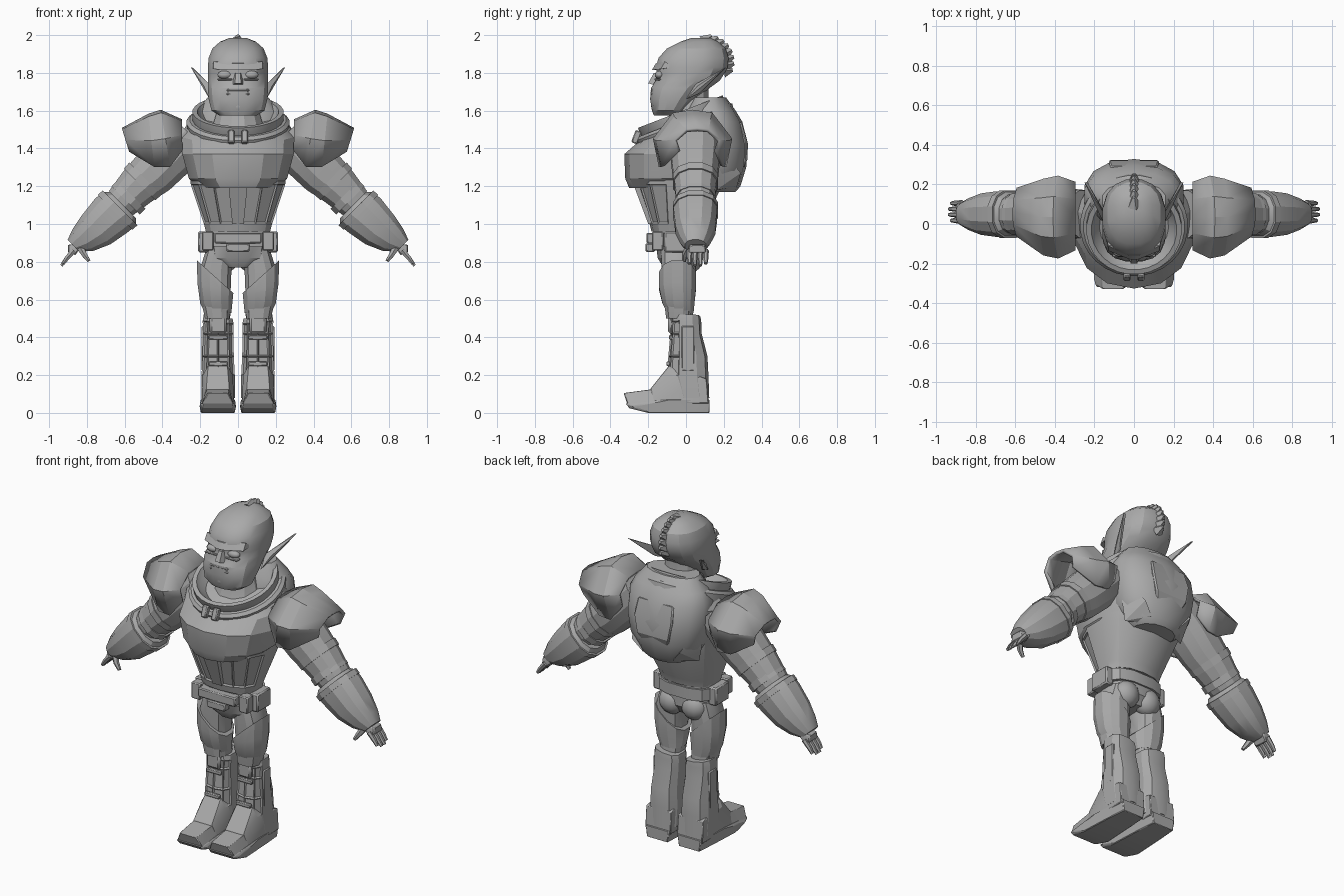
import bpy, bmesh
from math import sin, cos, pi, radians, copysign
from mathutils import Vector, Matrix

old = bpy.data.objects.get("Cube")
if old:
    bpy.data.objects.remove(old, do_unlink=True)

grey = bpy.data.materials.new("armour grey")
grey.use_nodes = True
grey.diffuse_color = (.4, .4, .4, 1)
grey.node_tree.nodes["Principled BSDF"].inputs["Base Color"].default_value = grey.diffuse_color

X, Y, Z = Vector((1, 0, 0)), Vector((0, 1, 0)), Vector((0, 0, 1))


def finish(name, bm, mirror=False, angle=25, bevel=0, shell=0):
    """Turn a bmesh into a shaded object, mirrored across the body when asked."""
    bmesh.ops.recalc_face_normals(bm, faces=bm.faces[:])
    mesh = bpy.data.meshes.new(name)
    bm.to_mesh(mesh)
    bm.free()
    mesh.materials.append(grey)
    obj = bpy.data.objects.new(name, mesh)
    bpy.context.collection.objects.link(obj)
    bpy.ops.object.select_all(action='DESELECT')
    obj.select_set(True)
    bpy.context.view_layer.objects.active = obj
    bpy.ops.object.shade_smooth_by_angle(angle=radians(angle))
    if shell:
        solid = obj.modifiers.new("shell", 'SOLIDIFY')
        solid.thickness, solid.offset = shell, 0
    if bevel:
        obj.modifiers.new("bevel", 'BEVEL').width = bevel
    if mirror:
        obj.modifiers.new("mirror", 'MIRROR')


def bridge(bm, rings, closed=True):
    """Join successive rings of vertices with quads."""
    for low, high in zip(rings, rings[1:]):
        count = len(low)
        for i in range(count if closed else count - 1):
            j = (i + 1) % count
            bm.faces.new((low[i], low[j], high[j], high[i]))


def loft(name, sections, u=X, v=Y, n=12, power=.8, caps=True, inset=None, **style):
    """Skin cross-sections: (centre x, y, z, half u, half v, optional slope along u, along v)."""
    bm = bmesh.new()
    w = u.cross(v)
    rings = []
    for section in sections:
        cx, cy, cz, a, b, su, sv = (tuple(section) + (0, 0))[:7]
        ring = []
        for i in range(n):
            t = 2 * pi * (i + .5) / n
            c, s = (copysign(abs(k / cos(pi / n)) ** power, k) for k in (cos(t), sin(t)))
            ring.append(bm.verts.new(Vector((cx, cy, cz)) + u * a * c + v * b * s
                                     + w * (su * a * c + sv * b * s)))
        rings.append(ring)
    bridge(bm, rings)
    if caps:
        bm.faces.new(rings[0])
        bm.faces.new(rings[-1])
    if inset:
        bmesh.ops.recalc_face_normals(bm, faces=bm.faces[:])
        chosen = [f for f in bm.faces if len(f.verts) == 4 and inset(f.calc_center_median(), f.normal)]
        bmesh.ops.inset_individual(bm, faces=chosen, thickness=.01, depth=-.008)
    finish(name, bm, **style)


def rod(name, points, radii, n=6, **style):
    """Tapered limb through a list of points."""
    points = [Vector(p) for p in points]
    axis = (points[-1] - points[0]).normalized()
    u = axis.cross(Y).normalized()
    loft(name, [(*p, r, r) for p, r in zip(points, radii)], u, axis.cross(u), n, 1, **style)


def hull(name, points, **style):
    bm = bmesh.new()
    for p in points:
        bm.verts.new(p)
    bmesh.ops.convex_hull(bm, input=bm.verts[:])
    finish(name, bm, **style)


def paired_hull(name, points, centre=0, **style):
    """Convex part symmetrical about a plane of constant x."""
    hull(name, [(centre + s * x, y, z) for s in (-1, 1) for x, y, z in points], **style)


def box(name, centre, size, tilt=0, turn='X', **style):
    bm = bmesh.new()
    matrix = Matrix.Translation(centre) @ Matrix.Rotation(radians(tilt), 4, turn) @ Matrix.Diagonal((*size, 1))
    bmesh.ops.create_cube(bm, size=1, matrix=matrix)
    finish(name, bm, **style)


def ball(name, centre, size, **style):
    bm = bmesh.new()
    matrix = Matrix.Translation(centre) @ Matrix.Diagonal((*size, 1))
    bmesh.ops.create_uvsphere(bm, u_segments=14, v_segments=8, radius=1, matrix=matrix)
    finish(name, bm, angle=40, **style)


# Torso: faceted barrel chest over a tapering, panelled abdomen
loft("chest", [(0, -.06, 1.19, .2, .235), (0, -.05, 1.24, .26, .265), (0, -.04, 1.37, .295, .28),
               (0, 0, 1.47, .3, .25, 0, .15), (0, 0, 1.54, .25, .22, 0, .36)], n=14, power=.95)
loft("abdomen", [(0, -.05, .96, .17, .13), (0, -.05, 1.0, .18, .14),
                 (0, -.035, 1.21, .25, .225), (0, -.03, 1.3, .26, .23)], n=14,
     inset=lambda c, f: c.z < 1.2 and c.z > 1 and f.y < -.2)
paired_hull("abdomen_centre_plate", [(.03, -.2, 1.0), (.05, -.275, 1.2), (.03, -.15, 1.0), (.05, -.2, 1.2)])

# Rounded backpack with a raised centre panel, joined to the shoulders
loft("backpack", [(0, .15, 1.17, .13, .11), (0, .15, 1.2, .17, .135), (0, .15, 1.3, .23, .165),
                  (0, .15, 1.42, .25, .175), (0, .14, 1.54, .25, .155), (0, .13, 1.6, .22, .13),
                  (0, .12, 1.67, .16, .09)], n=14, power=.9, angle=35)
paired_hull("backpack_panel", [(.07, .28, 1.24), (.11, .325, 1.34), (.13, .322, 1.44),
                               (.12, .293, 1.54), (.07, .2, 1.3), (.1, .2, 1.5)], bevel=.008)
hull("back_strap", [(.12, .2, 1.18), (.2, .16, 1.18), (.23, .17, 1.3), (.16, .29, 1.27),
                    (.2, .22, 1.36), (.1, .27, 1.2)], mirror=True)

# Tilted collar ring around the neck
lean = radians(21)
across, up = Vector((0, cos(lean), sin(lean))), Vector((0, -sin(lean), cos(lean)))


def collar(name, profile):
    base = Vector((0, -.03, 1.595))
    loft(name, [(*(base + up * h), r, r) for r, h in profile], X, across, 28, 1, False)


collar("collar_rim", [(.235, -.06), (.24, -.04), (.24, 0), (.215, 0), (.2, -.03), (.15, -.09)])
collar("collar_flange", [(.22, -.13), (.265, -.12), (.272, -.06), (.255, -.045), (.2, -.045)])
box("collar_clasp", (.035, -.262, 1.46), (.035, .035, .07), -21, mirror=True, bevel=.006)
loft("neck", [(0, .02, 1.5, .14, .14), (0, .02, 1.6, .11, .1), (0, .02, 1.75, .1, .1)], power=1)

# Head: heavy jaw, sloping brow, domed skull
loft("head", [(0, -.1, 1.575, .1, .07), (0, -.09, 1.6, .14, .09), (0, -.065, 1.66, .155, .125),
              (0, -.03, 1.72, .16, .155), (0, .01, 1.76, .16, .17), (0, .025, 1.8, .16, .18),
              (0, .03, 1.83, .16, .19), (0, .04, 1.88, .155, .185), (0, .055, 1.93, .135, .155),
              (0, .07, 1.965, .095, .1), (0, .08, 1.985, .045, .05)], n=16, power=.85)
paired_hull("brow", [(.02, -.18, 1.815), (.13, -.135, 1.82), (.02, -.16, 1.85), (.13, -.11, 1.86),
                     (.02, -.1, 1.82), (.14, -.07, 1.83)])
ball("eye", (.07, -.14, 1.79), (.04, .025, .022), mirror=True)
box("eye_lower_lid", (.07, -.15, 1.766), (.08, .035, .01), mirror=True, bevel=.004)
paired_hull("nose", [(.012, -.17, 1.8), (.032, -.165, 1.735), (.016, -.2, 1.745), (.02, -.13, 1.8)])
for part, height in (("upper_lip", 1.708), ("lower_lip", 1.688)):
    box(part, (0, -.175, height), (.12, .025, .013), bevel=.005)
ball("chin", (0, -.15, 1.625), (.09, .035, .045))
hull("ear", [(.15, 0, 1.66), (.15, .05, 1.74), (.155, .07, 1.69), (.18, .06, 1.73),
             (.17, .08, 1.7), (.25, .21, 1.83), (.235, .21, 1.825)], mirror=True)

# Crest of swept-back hair tufts over the crown and back of the head
for k in range(8):
    a = radians(85 - k * 15)
    root = Vector((0, .08 + .13 * cos(a), 1.85 + .115 * sin(a)))
    rod("hair_tuft", [root, root + Vector((0, .045, .012 + .02 * sin(a)))], (.03, .008), 5)

# Belt, pelvis and pouches
loft("pelvis", [(0, -.04, .77, .06, .08), (0, -.04, .82, .15, .11), (0, -.05, .98, .17, .12)], power=.7)
ball("seat", (.075, .02, .82), (.08, .07, .08), mirror=True)
loft("belt", [(0, -.05, .88, .18, .13), (0, -.05, .95, .18, .13)], power=.7)
box("belt_buckle", (0, -.185, .925), (.25, .05, .055), bevel=.006)
box("buckle_lower_block", (0, -.19, .875), (.12, .05, .045), bevel=.006)
box("belt_pouch", (.185, -.05, .905), (.055, .13, .11), mirror=True, bevel=.008)
box("front_pouch", (.16, -.15, .91), (.06, .06, .1), mirror=True, bevel=.006)

# Legs
loft("thigh", [(.11, -.04, .5, .065, .065), (.12, -.04, .62, .08, .08),
               (.12, -.04, .75, .085, .09), (.1, -.04, .86, .07, .09)], mirror=True)
loft("thigh_guard", [(.105, -.03, .53, .07, .07), (.115, -.04, .58, .085, .085),
                     (.12, -.045, .66, .095, .098, .3), (.12, -.045, .72, .097, .098, .9)],
     mirror=True, power=.9)
box("knee_plate", (.105, -.08, .47), (.09, .03, .1), mirror=True, bevel=.012)
loft("boot_shaft", [(.105, .03, .08, .088, .09), (.105, .01, .2, .088, .105), (.105, .01, .3, .083, .1),
                    (.105, 0, .42, .08, .08), (.105, 0, .48, .082, .078, .1), (.105, 0, .51, .076, .074, .15)],
     mirror=True, n=10, power=.7, inset=lambda c, f: c.z > .2 and c.z < .46 and f.y < -.3)
loft("knee_joint", [(.105, -.02, .48, .06, .06), (.105, -.03, .56, .07, .065)], mirror=True)
box("shin_side_plate", (.182, .01, .34), (.02, .07, .24), mirror=True, bevel=.006)
for height in (.26, .4):
    box("shin_band", (.105, -.08 - .1 * (.4 - height), height), (.1, .02, .025), mirror=True, bevel=.005)


def foot(name, outline):
    paired_hull(name, outline, .107, mirror=True, bevel=.004)


foot("sole", [(.07, .125, 0), (.08, 0, 0), (.09, -.2, 0), (.08, -.3, .025), (.08, .125, .07),
              (.092, -.1, .07), (.097, -.28, .035), (.085, -.32, .05)])
foot("toe_cap", [(.055, -.33, .105), (.085, -.31, .045), (.06, -.18, .125), (.088, -.14, .05)])
foot("instep", [(.06, -.19, .125), (.085, -.17, .05), (.06, -.11, .2), (.05, -.09, .25),
                (.08, -.08, .2), (.085, .11, .18), (.085, .12, .05)])

# Arms hang at forty-five degrees
out = Vector((1, 0, 1)).normalized()


def sleeve(name, sections, **style):
    loft(name, [(x, .05, z, a, b) for x, z, a, b in sections], out, Y, mirror=True, **style)


sleeve("upper_arm", [(.25, 1.47, .12, .12), (.36, 1.36, .13, .13), (.45, 1.27, .125, .12),
                     (.53, 1.2, .11, .11), (.62, 1.11, .09, .095)], power=.9)
sleeve("upper_arm_band", [(.49, 1.24, .121, .12), (.52, 1.21, .118, .118)], power=.9)
sleeve("elbow_ring", [(.565, 1.155, .105, .105), (.595, 1.125, .105, .105)], power=.9)
sleeve("gauntlet", [(.61, 1.1, .1, .1), (.63, 1.08, .125, .115), (.67, 1.045, .124, .115),
                    (.75, .97, .108, .105), (.82, .915, .08, .08), (.87, .885, .045, .055)],
       n=12, power=.85)
sleeve("gauntlet_cuff", [(.625, 1.085, .13, .12), (.65, 1.062, .13, .12)], n=12, power=.85)

# Hands
hull("palm", [(x, .06 + s * w, z) for s in (-1, 1) for x, z, w in
     ((.82, .9, .05), (.9, .89, .035), (.9, .85, .045), (.86, .835, .045))], mirror=True, bevel=.006)
for k in range(4):
    y, drop = .018 + k * .029, .01 * abs(k - 1.5)
    rod("finger", [(.87, y, .86), (.905, y, .82), (.94 - drop, y, .775 + drop)],
        (.014, .012, .008), mirror=True)
rod("thumb", [(.84, .02, .885), (.815, -.005, .84), (.79, -.01, .805)], (.02, .014, .009), mirror=True)

# Hollow, flaring shoulder pads arched over each arm, the outer edge undercut
bm = bmesh.new()
arch = ((-.85, 0), (-1, .5), (-.5, .95), (0, 1), (.5, .95), (1, .5), (.85, 0))
spans = ((.3, .04, .165, 1.39, 1.545, 0), (.41, .035, .2, 1.305, 1.595, .05),
         (.47, .035, .185, 1.305, 1.575, .03), (.61, .06, .115, 1.385, 1.5, .04))
bridge(bm, [[bm.verts.new((x - under * (1 - t), y + half * s, low + (high - low) * t)) for s, t in arch]
            for x, y, half, low, high, under in spans], closed=False)
finish("shoulder_pad", bm, mirror=True, angle=15, shell=.02)
